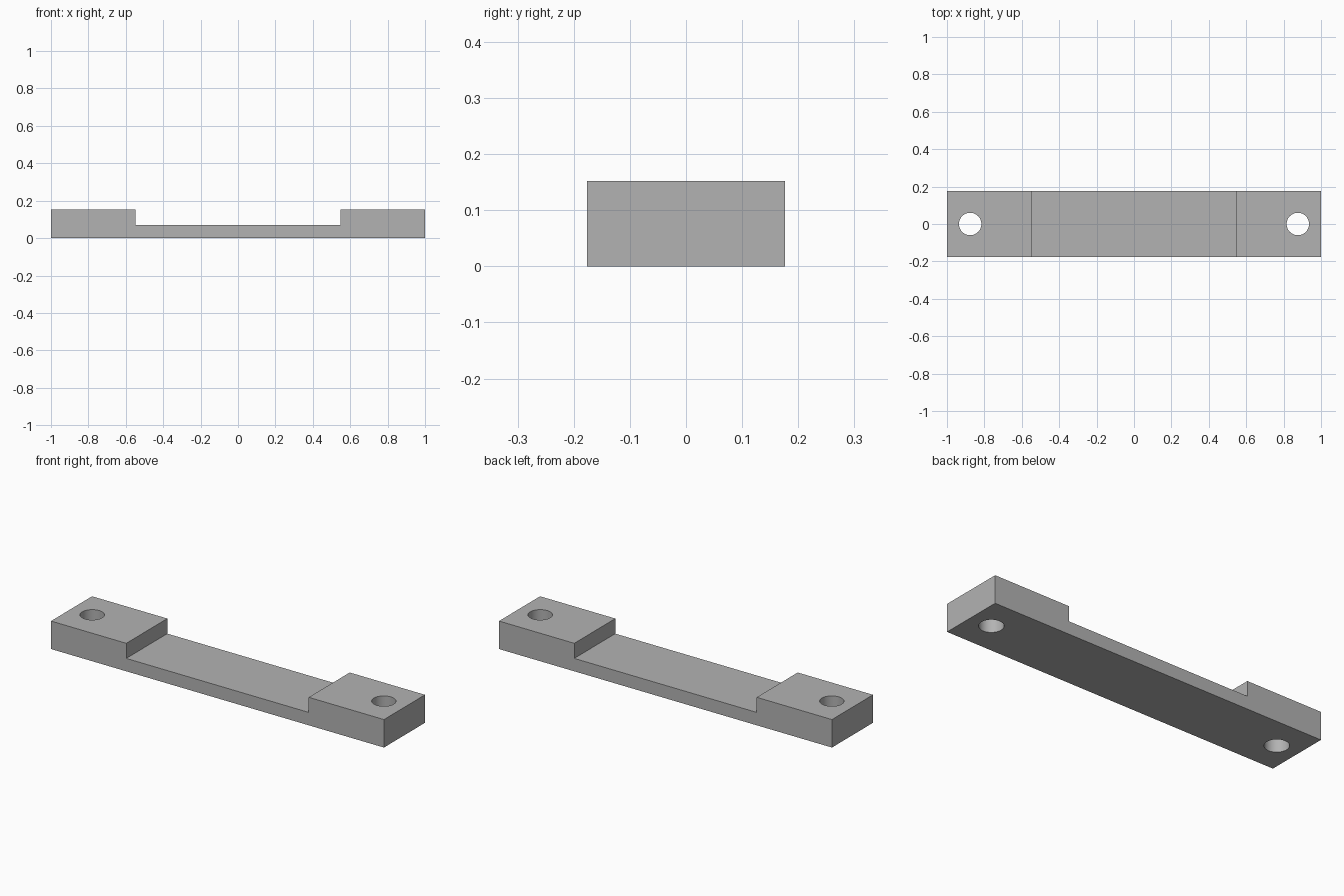
import bpy
import bmesh
import math

LENGTH, DEPTH, HEIGHT = 2.0, 0.352, 0.152
RECESS_X, RECESS_Z = 0.548, 0.07
HOLE_X, HOLE_R = 0.876, 0.06

if "Cube" in bpy.data.objects:
    bpy.data.objects.remove(bpy.data.objects["Cube"], do_unlink=True)

# Single grey material
grey = bpy.data.materials.new("plain_grey")
grey.use_nodes = True
colour = (0.45, 0.45, 0.45, 1.0)
grey.diffuse_color = colour
grey.node_tree.nodes["Principled BSDF"].inputs["Base Color"].default_value = colour

# Bar: stepped side profile extruded through the depth
half = [(LENGTH / 2, 0), (LENGTH / 2, HEIGHT), (RECESS_X, HEIGHT), (RECESS_X, RECESS_Z)]
profile = half + [(-x, z) for x, z in reversed(half)]
bm = bmesh.new()
face = bm.faces.new([bm.verts.new((x, -DEPTH / 2, z)) for x, z in profile])
extruded = bmesh.ops.extrude_face_region(bm, geom=[face])
new_verts = [v for v in extruded["geom"] if isinstance(v, bmesh.types.BMVert)]
bmesh.ops.translate(bm, verts=new_verts, vec=(0, DEPTH, 0))
bmesh.ops.recalc_face_normals(bm, faces=bm.faces)
mesh = bpy.data.meshes.new("mounting_bar")
bm.to_mesh(mesh)
bm.free()
mesh.materials.append(grey)
bar = bpy.data.objects.new("mounting_bar", mesh)
bpy.context.collection.objects.link(bar)

# Screw holes through both raised ends
cutters = []
for side, x in (("right", -HOLE_X), ("left", HOLE_X)):
    bpy.ops.mesh.primitive_cylinder_add(vertices=48, radius=HOLE_R, depth=HEIGHT * 2,
                                        location=(x, 0, HEIGHT / 2))
    cutter = bpy.context.object
    cutter.name = side + "_hole_cutter"
    cutter.hide_render = True
    cutter.data.materials.append(grey)
    cut = bar.modifiers.new(side + "_hole", "BOOLEAN")
    cut.operation = "DIFFERENCE"
    cut.solver = "EXACT"
    cut.object = cutter
    cutters.append(cutter)

# Apply the holes, remove the cutters, smooth only the hole walls
bpy.ops.object.select_all(action="DESELECT")
bar.select_set(True)
bpy.context.view_layer.objects.active = bar
for name in [m.name for m in bar.modifiers]:
    bpy.ops.object.modifier_apply(modifier=name)
for cutter in cutters:
    bpy.data.objects.remove(cutter, do_unlink=True)
bpy.ops.object.shade_smooth_by_angle(angle=math.radians(30))
